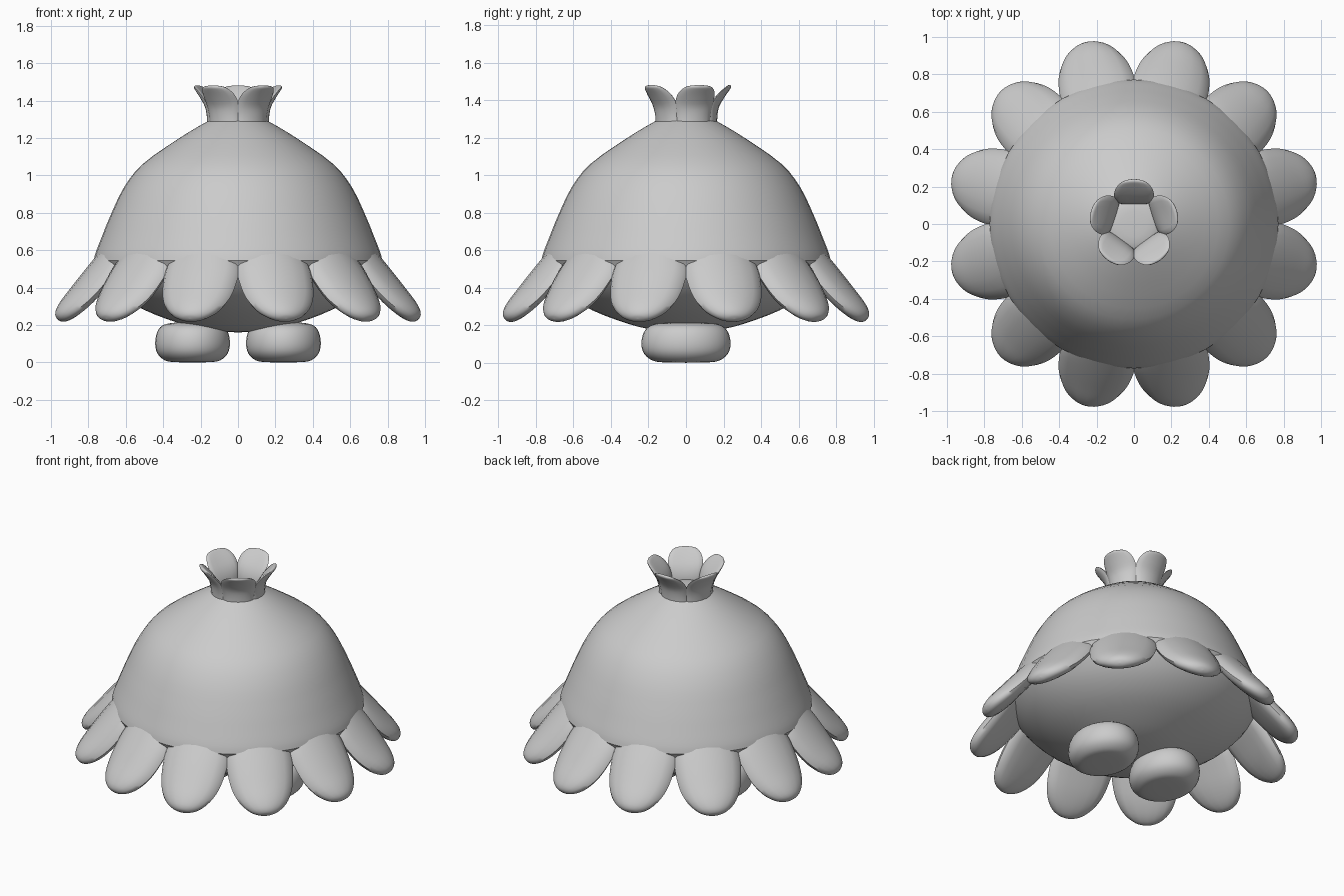
import bpy, bmesh, math
from mathutils import Vector, Matrix

if "Cube" in bpy.data.objects:
    bpy.data.objects.remove(bpy.data.objects["Cube"])

grey = bpy.data.materials.new("light grey")
grey.diffuse_color = (0.6, 0.6, 0.6, 1)
grey.use_nodes = True
grey.node_tree.nodes["Principled BSDF"].inputs["Base Color"].default_value = grey.diffuse_color


def finish(name, bm, angle=50):
    """Turn a bmesh into a smooth shaded grey object."""
    bmesh.ops.remove_doubles(bm, verts=bm.verts, dist=0.0005)
    bmesh.ops.recalc_face_normals(bm, faces=bm.faces)
    mesh = bpy.data.meshes.new(name)
    bm.to_mesh(mesh)
    bm.free()
    mesh.materials.append(grey)
    ob = bpy.data.objects.new(name, mesh)
    bpy.context.collection.objects.link(ob)
    bpy.ops.object.select_all(action='DESELECT')
    ob.select_set(True)
    bpy.context.view_layer.objects.active = ob
    bpy.ops.object.shade_smooth_by_angle(angle=math.radians(angle))
    return ob


def loft(bm, rings):
    """Bridge closed rings of points and cap both ends."""
    loops = [[bm.verts.new(p) for p in ring] for ring in rings]
    n = len(loops[0])
    for a, b in zip(loops, loops[1:]):
        for i in range(n):
            j = (i + 1) % n
            bm.faces.new((a[i], a[j], b[j], b[i]))
    bm.faces.new(loops[0])
    bm.faces.new(loops[-1])


def smooth_path(points, steps):
    """Catmull-Rom interpolation through tuples of any length."""
    pts = [Vector(p) for p in points]
    pts = [2 * pts[0] - pts[1]] + pts + [2 * pts[-1] - pts[-2]]
    out = []
    for i in range(1, len(pts) - 2):
        a, b, c, d = pts[i - 1:i + 3]
        for s in range(steps):
            t = s / steps
            out.append(0.5 * (2 * b + (c - a) * t + (2 * a - 5 * b + 4 * c - d) * t * t
                              + (3 * b - a - 3 * c + d) * t ** 3))
    return out + [pts[-2]]


def revolve(name, profile, centre=(0, 0, 0), scale_y=1, seg=48, steps=3):
    bm = bmesh.new()
    rings = []
    for r, z in smooth_path(profile, steps):
        r = max(r, 0.002)
        rings.append([Vector(centre) + Vector((r * math.cos(math.tau * i / seg),
                      scale_y * r * math.sin(math.tau * i / seg), z)) for i in range(seg)])
    loft(bm, rings)
    return finish(name, bm)


def petals(name, count, first, length_points, curl, seg=16, steps=3):
    """Ring of petals; each point is (radius, height, half width, half thickness)."""
    rows = smooth_path([Vector(p) for p in length_points], steps)
    for k in range(count):
        turn = Matrix.Rotation(math.radians(first + 360 * k / count), 3, 'Z')
        rings = []
        for i, (r, z, w, h) in enumerate(rows):
            p, q = rows[max(i - 1, 0)], rows[min(i + 1, len(rows) - 1)]
            d = Vector((q[0] - p[0], q[1] - p[1])).normalized()
            ring = []
            for s in range(seg):
                a = math.tau * s / seg
                side, out = w * math.cos(a), h * math.sin(a)
                out -= curl * side * side
                ring.append(turn @ Vector((r - d.y * out, side, z + d.x * out)))
            rings.append(ring)
        bm = bmesh.new()
        loft(bm, rings)
        finish(f"{name}_{k + 1}", bm)


# Dome body, folding under at the rim into a shallow bowl
revolve("dome", [(0, 1.32), (0.10, 1.315), (0.17, 1.285), (0.32, 1.195), (0.51, 1.06),
                 (0.61, 0.935), (0.68, 0.79), (0.725, 0.68), (0.76, 0.59), (0.772, 0.545)])
revolve("belly", [(0, 0.16), (0.15, 0.172), (0.30, 0.205), (0.50, 0.28),
                  (0.64, 0.37), (0.73, 0.47), (0.772, 0.545)])

# Twelve skirt petals
petals("skirt_petal", 12, 15,
       [(0.655, 0.63, 0.15, 0.05), (0.735, 0.525, 0.2, 0.058), (0.80, 0.445, 0.203, 0.06),
        (0.87, 0.36, 0.187, 0.06), (0.93, 0.295, 0.15, 0.055), (0.97, 0.255, 0.10, 0.043),
        (0.99, 0.237, 0.05, 0.025), (0.996, 0.232, 0.003, 0.003)], 0.5)

# Five crown petals on top
petals("crown_petal", 5, 90,
       [(0.135, 1.25, 0.095, 0.03), (0.138, 1.32, 0.098, 0.03), (0.155, 1.375, 0.106, 0.024),
        (0.19, 1.425, 0.103, 0.018), (0.22, 1.46, 0.08, 0.013),
        (0.232, 1.473, 0.05, 0.010), (0.238, 1.479, 0.003, 0.003)], -1.5)

# Flattened oval feet
for side, name in ((-1, "left_foot"), (1, "right_foot")):
    revolve(name, [(0, 0), (0.10, 0.002), (0.15, 0.012), (0.188, 0.048), (0.2, 0.1),
                   (0.19, 0.16), (0.16, 0.198), (0.10, 0.212), (0, 0.215)],
            (side * 0.243, 0, 0), 1.19, 32)
